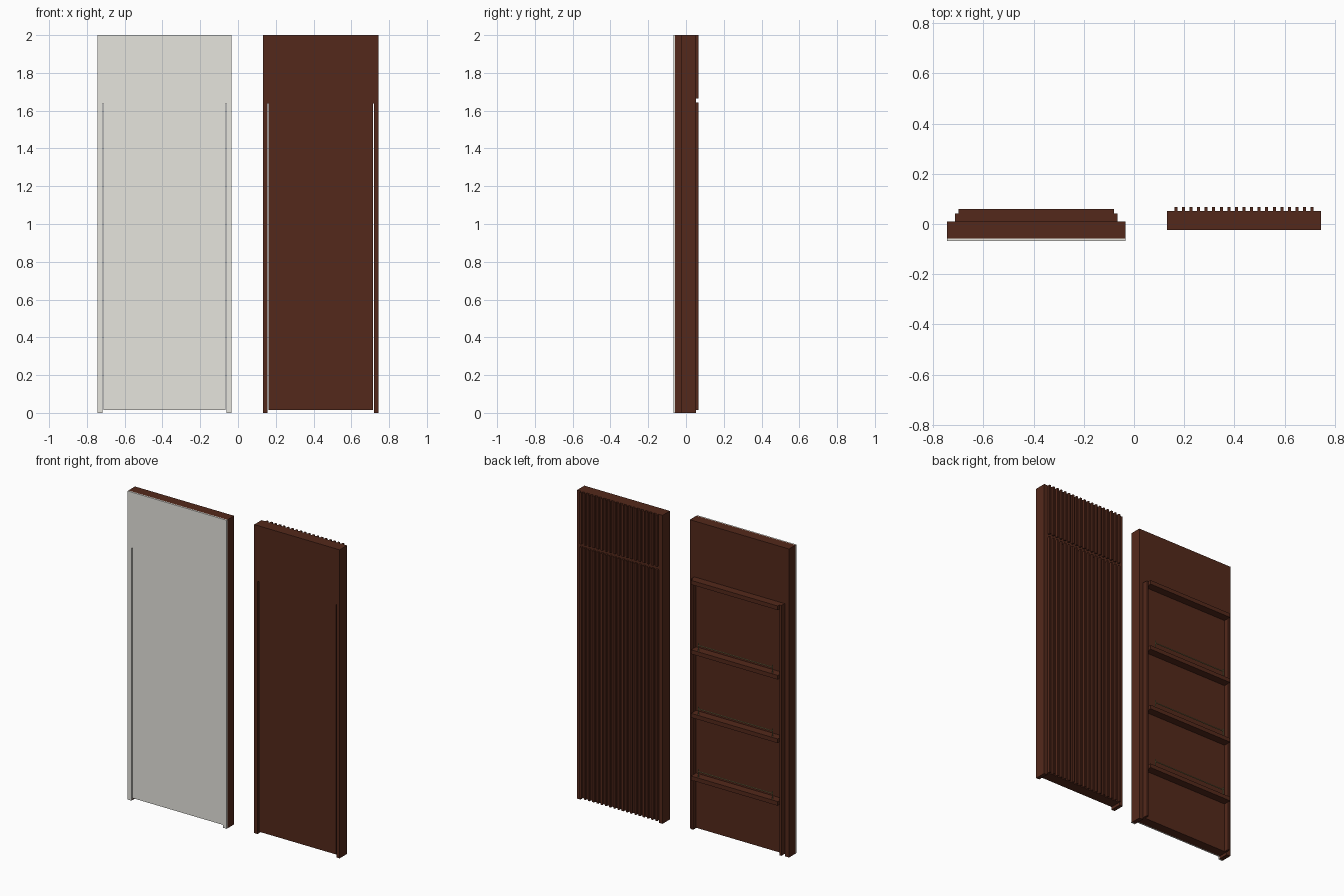
import bpy
import bmesh
from mathutils import Matrix, Vector

cube = bpy.data.objects.get("Cube")
if cube:
    bpy.data.objects.remove(cube, do_unlink=True)


def material(name, colour):
    mat = bpy.data.materials.new(name)
    mat.use_nodes = True
    mat.diffuse_color = (*colour, 1)
    mat.node_tree.nodes["Principled BSDF"].inputs["Base Color"].default_value = (*colour, 1)
    return mat


WOOD = material("dark brown wood", (0.088, 0.022, 0.011))
GREY = material("light grey paint", (0.79, 0.78, 0.73))
BRASS = material("dull brass", (0.32, 0.24, 0.10))


def finish(name, bm, mat):
    mesh = bpy.data.meshes.new(name)
    bm.to_mesh(mesh)
    bm.free()
    mesh.materials.append(mat)
    obj = bpy.data.objects.new(name, mesh)
    bpy.context.collection.objects.link(obj)


def boxes(name, mat, spans):
    """One object made from boxes given as (x range, y range, z range)."""
    bm = bmesh.new()
    for span in spans:
        low, high = (Vector(side) for side in zip(*span))
        place = Matrix.Translation((low + high) / 2) @ Matrix.Diagonal((*(high - low), 1))
        bmesh.ops.create_cube(bm, size=1, matrix=place)
    finish(name, bm, mat)


def rods(name, mat, radius, lines):
    """One object made from smooth round rods given as (start, end)."""
    bm = bmesh.new()
    for start, end in lines:
        start, end = Vector(start), Vector(end)
        axis = end - start
        place = Matrix.Translation((start + end) / 2) @ axis.to_track_quat("Z", "Y").to_matrix().to_4x4()
        bmesh.ops.create_cone(bm, cap_ends=True, segments=16, radius1=radius,
                              radius2=radius, depth=axis.length, matrix=place)
    for face in bm.faces:
        face.smooth = len(face.verts) == 4
    for edge in bm.edges:
        edge.smooth = all(face.smooth for face in edge.link_faces)
    finish(name, bm, mat)


TOP, HEAD, DOOR_BASE = 2.0, 1.638, 0.015


def doorway(name, left, right, front, back, skin, skin_mat, jamb, gap):
    """Header, two jambs and a slightly recessed leaf, each faced with a thin skin."""
    inner = (left + jamb, right - jamb)
    leaf = (inner[0] + gap, inner[1] - gap)
    recess = 0.006
    for layer, near, far, mat in (("core", front + skin, back, WOOD),
                                  ("front_skin", front, front + skin, skin_mat)):
        boxes(f"{name}_frame_{layer}", mat, [
            ((left, right), (near, far), (HEAD, TOP)),
            ((left, inner[0]), (near, far), (0, HEAD)),
            ((inner[1], right), (near, far), (0, HEAD))])
        leaf_far = back if layer == "core" else far + recess
        boxes(f"{name}_leaf_{layer}", mat,
              [(leaf, (near + recess, leaf_far), (DOOR_BASE, HEAD - 0.001))])
    return leaf


# Shelved door with a painted front
leaf = doorway("shelf_door", -0.745, -0.034, -0.067, 0.009, 0.009, GREY, 0.028, 0.004)
side_z = (DOOR_BASE, HEAD)
boxes("shelf_side_boards", WOOD, [
    ((leaf[0], leaf[0] + 0.013), (0.009, 0.042), side_z),
    ((leaf[1] - 0.013, leaf[1]), (0.009, 0.042), side_z)])
shelf_x = (leaf[0] + 0.013, leaf[1] - 0.013)
shelf_tops = (HEAD, 1.188, 0.776, 0.370)
boxes("shelves", WOOD, [(shelf_x, (0.009, 0.06), (z - 0.027, z)) for z in shelf_tops])

# Guard rail with two posts on each lower shelf
for number, z in enumerate(shelf_tops[1:], 1):
    ends = (-0.655, -0.125)
    y = 0.050
    lines = [((x, y, z), (x, y, z + 0.052)) for x in ends]
    lines.append(((ends[0], y, z + 0.037), (ends[1], y, z + 0.037)))
    rods(f"guard_rail_{number}", BRASS, 0.0035, lines)

# Slatted door
leaf = doorway("slat_door", 0.132, 0.745, -0.023, 0.052, 0.006, WOOD, 0.024, 0.005)
SLATS, HALF = 19, 0.006
first = leaf[0] + HALF
step = (leaf[1] - leaf[0] - 2 * HALF) / (SLATS - 1)
for name, z in (("lower_slats", (DOOR_BASE, 1.644)), ("upper_slats", (1.664, TOP))):
    centres = [first + step * i for i in range(SLATS)]
    boxes(name, WOOD, [((x - HALF, x + HALF), (0.052, 0.067), z) for x in centres])
